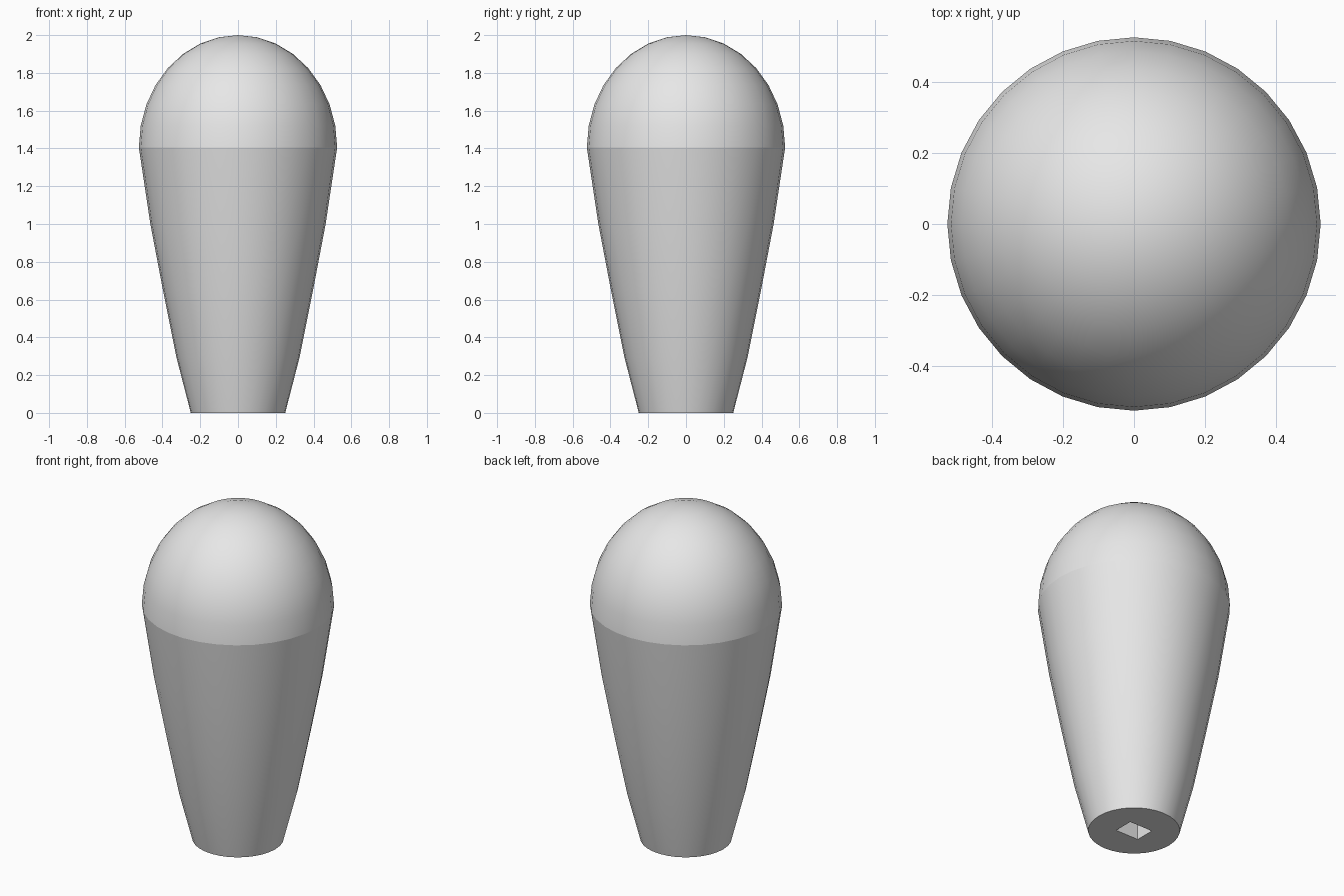
import bpy, bmesh, math

cube = bpy.data.objects.get("Cube")
if cube:
    bpy.data.objects.remove(cube, do_unlink=True)

SIDES = 32
RADIUS = 0.525
SEAM = 1.405
DOME_HEIGHT = 2 - SEAM

grey = bpy.data.materials.new("plain_grey")
grey.use_nodes = True
colour = (0.8, 0.8, 0.8, 1)
grey.diffuse_color = colour
grey.node_tree.nodes["Principled BSDF"].inputs["Base Color"].default_value = colour


def ring(bm, r, z):
    steps = [2 * math.pi * i / SIDES for i in range(SIDES)]
    return [bm.verts.new((r * math.cos(a), r * math.sin(a), z)) for a in steps]


def rectangle(bm, half_x, half_y, z):
    corners = ((1, 1), (-1, 1), (-1, -1), (1, -1))
    return [bm.verts.new((half_x * x, half_y * y, z)) for x, y in corners]


def bridge(bm, lower, upper):
    n = len(lower)
    for i in range(n):
        j = (i + 1) % n
        bm.faces.new((lower[i], lower[j], upper[j], upper[i]))


def loop_edges(bm, loop):
    return [bm.edges.get((loop[i - 1], loop[i])) or bm.edges.new((loop[i - 1], loop[i]))
            for i in range(len(loop))]


def finish(bm, name):
    mesh = bpy.data.meshes.new(name)
    bm.to_mesh(mesh)
    bm.free()
    mesh.materials.append(grey)
    obj = bpy.data.objects.new(name, mesh)
    bpy.context.collection.objects.link(obj)
    bpy.ops.object.select_all(action="DESELECT")
    obj.select_set(True)
    bpy.context.view_layer.objects.active = obj
    bpy.ops.object.shade_smooth_by_angle(angle=math.radians(35))


# Tapered body with a rectangular socket in its base
bm = bmesh.new()
profile = [(0.25, 0), (0.326, 0.294), (0.396, 0.643), (0.464, 1.0), (RADIUS, SEAM)]
rings = [ring(bm, r, z) for r, z in profile]
for lower, upper in zip(rings, rings[1:]):
    bridge(bm, lower, upper)
mouth = rectangle(bm, 0.077, 0.06, 0)
floor = rectangle(bm, 0.077, 0.06, 0.3)
base_edges = loop_edges(bm, rings[0]) + loop_edges(bm, mouth)
base = bmesh.ops.triangle_fill(bm, edges=base_edges, use_beauty=True, normal=(0, 0, -1))
for face in [g for g in base["geom"] if isinstance(g, bmesh.types.BMFace)]:
    face.normal_update()
    if face.normal.z > 0:
        face.normal_flip()
bridge(bm, floor, mouth)
bm.faces.new(floor[::-1])
finish(bm, "tapered_body")

# Rounded dome, the upper half of a stretched sphere
bm = bmesh.new()
bands = 8
angles = [math.pi / 2 * i / bands for i in range(bands)]
rings = [ring(bm, RADIUS * math.cos(a), SEAM + DOME_HEIGHT * math.sin(a)) for a in angles]
for lower, upper in zip(rings, rings[1:]):
    bridge(bm, lower, upper)
tip = bm.verts.new((0, 0, 2))
for i in range(SIDES):
    bm.faces.new((rings[-1][i - 1], rings[-1][i], tip))
finish(bm, "dome")
